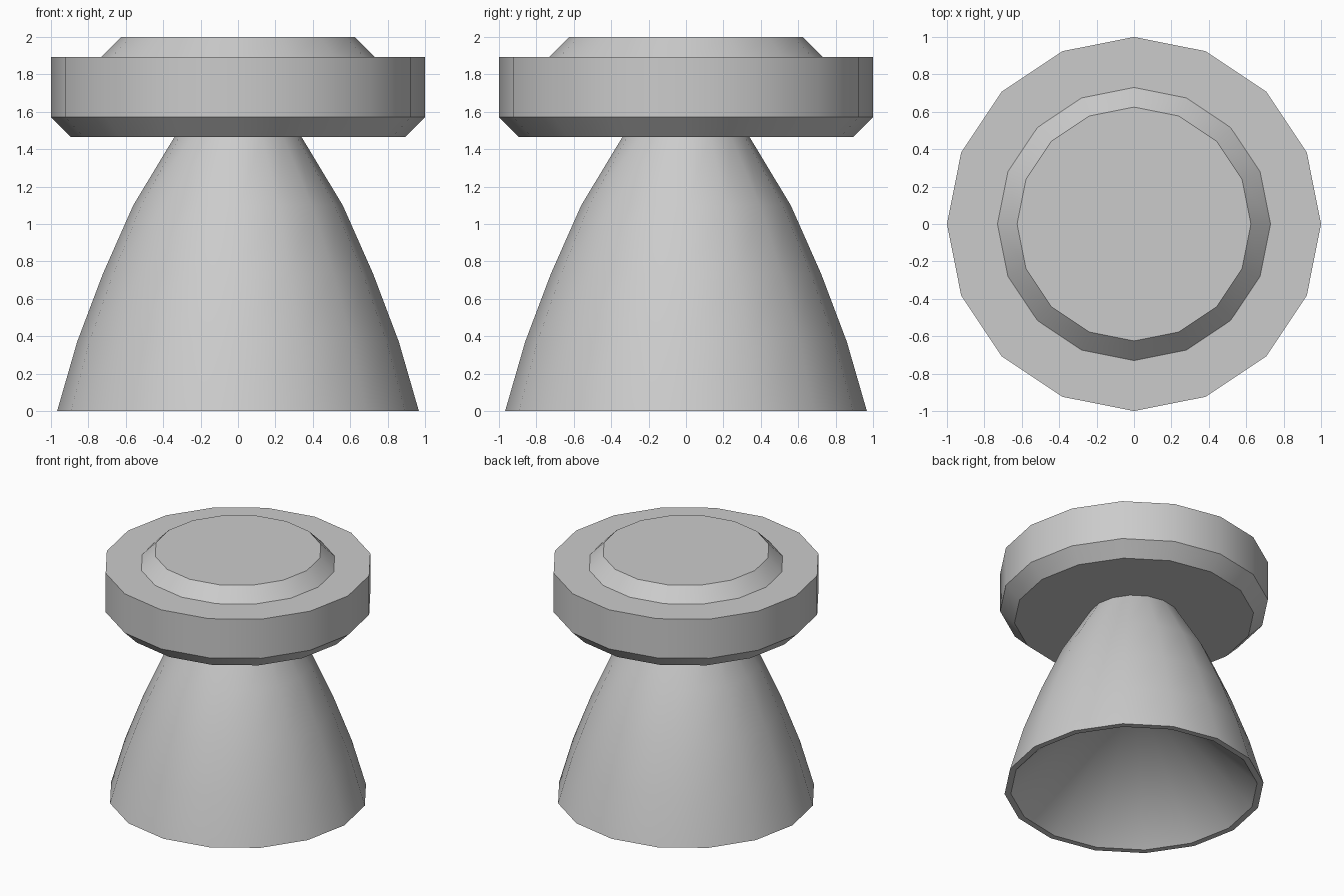
import bpy, bmesh, math

if "Cube" in bpy.data.objects:
    bpy.data.objects.remove(bpy.data.objects["Cube"])

SIDES = 16


def lathe(name, profile, cap_start=False, cap_end=False):
    """Revolve (radius, z) points around z into a smooth-by-angle object."""
    bm = bmesh.new()
    rings = []
    for r, z in profile:
        if r == 0:  # a point on the axis
            rings.append([bm.verts.new((0, 0, z))] * SIDES)
            continue
        rings.append([bm.verts.new((r * math.cos(math.tau * i / SIDES),
                                    r * math.sin(math.tau * i / SIDES), z))
                      for i in range(SIDES)])
    for a, b in zip(rings, rings[1:]):
        for i in range(SIDES):
            j = (i + 1) % SIDES
            bm.faces.new(dict.fromkeys((a[i], a[j], b[j], b[i])))
    if cap_start:
        bm.faces.new(rings[0][::-1])
    if cap_end:
        bm.faces.new(rings[-1])
    mesh = bpy.data.meshes.new(name)
    bm.to_mesh(mesh)
    bm.free()
    obj = bpy.data.objects.new(name, mesh)
    bpy.context.collection.objects.link(obj)
    bpy.ops.object.select_all(action='DESELECT')
    obj.select_set(True)
    bpy.context.view_layer.objects.active = obj
    bpy.ops.object.shade_smooth_by_angle(angle=math.radians(30))
    return obj


# Flared nozzle bell: conical hollow, thin rim, curved outer wall
hollow = [(0, 0.92), (0.92, 0)]
outer = [(0.967, 0), (0.86, 0.37), (0.722, 0.735), (0.56, 1.10), (0.34, 1.465)]
lathe("nozzle_bell", hollow + outer)

# Thick mounting plate with a chamfered underside
lathe("mounting_plate", [(0.893, 1.465), (1.0, 1.572), (1.0, 1.893)], True, True)

# Low tapered cap on top of the plate
lathe("top_cap", [(0.73, 1.893), (0.625, 2.0)], True, True)
